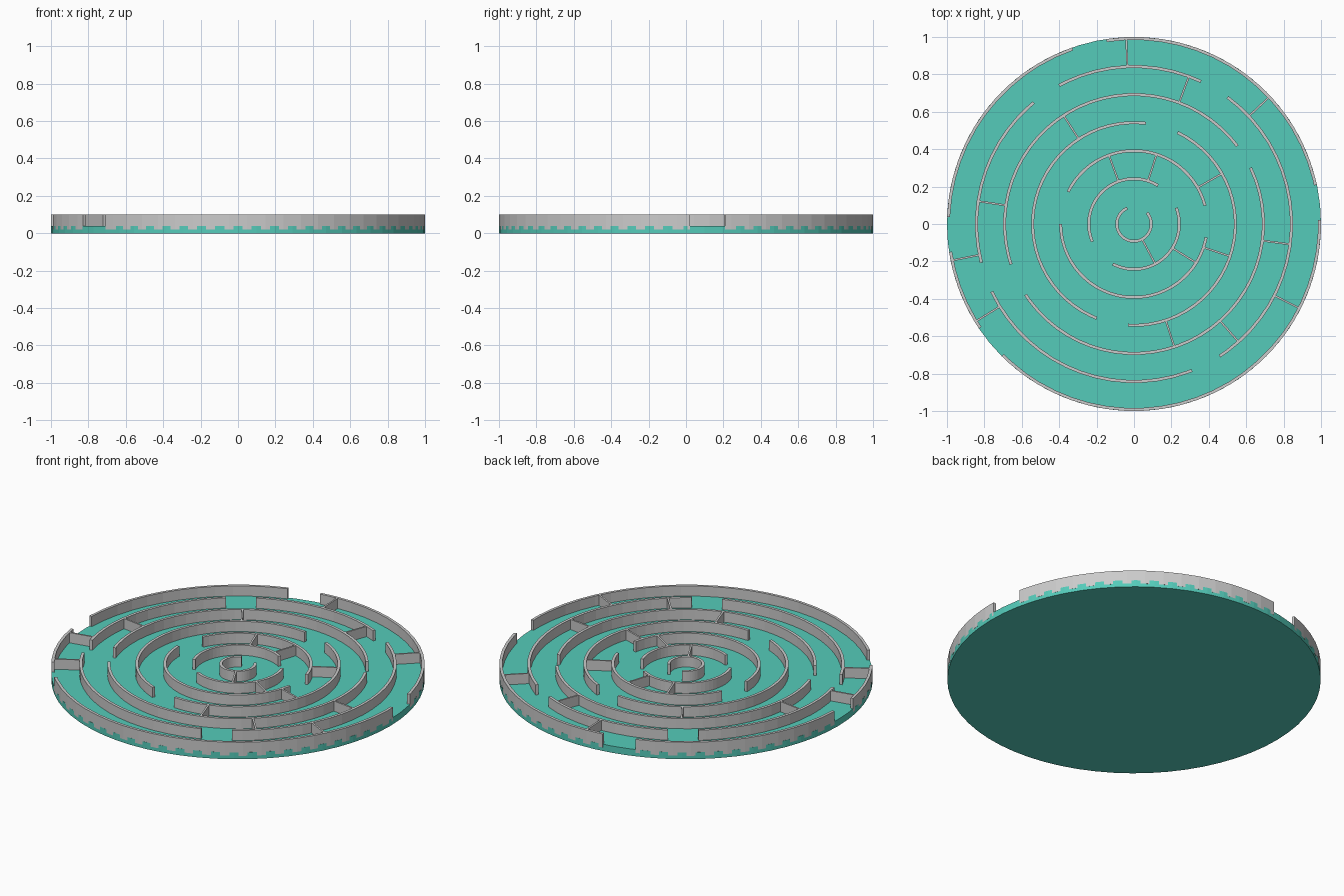
import bpy, bmesh
from math import radians, degrees, cos, sin, ceil, floor, pi

if "Cube" in bpy.data.objects:
    bpy.data.objects.remove(bpy.data.objects["Cube"])

SEG = 64                      # facets per full circle
STEP = 360 / SEG
FLOOR_TOP, WALL_BOTTOM, WALL_TOP = 0.04, 0.02, 0.10
THICK, SPOKE = 0.016, 0.01
RADII = [0.10, 0.25, 0.40, 0.55, 0.70, 0.85, 1.00]   # outer radius of each ring

# Wall arcs of each ring, start and end angle in degrees
ARCS = [
    [(113, 401)],
    [(58, 203), (242, 381)],
    [(14.5, 154), (180, 349.5)],
    [(83.3, 248.4), (266.6, 424.6)],
    [(37, 198.2), (213.1, 385.8)],
    [(64.8, 118.4), (129.5, 194.2), (205.4, 291.6), (302.9, 413.6)],
    [(12.1, 98.5), (109.3, 177.8), (188.6, 214), (225, 361.2)],
]
# Angles of the thin cross walls between ring i and ring i + 1
SPOKES = [
    [-62],
    [110, 72, -32],
    [29.8, -18.6],
    [123, -71.8],
    [69.6, 171.7, -7.4, -48.4],
    [92.4, 43.2, -27, 191.3, 211.6],
]


def finish(bm, name):
    bmesh.ops.recalc_face_normals(bm, faces=bm.faces)
    me = bpy.data.meshes.new(name)
    bm.to_mesh(me)
    bm.free()
    ob = bpy.data.objects.new(name, me)
    bpy.context.collection.objects.link(ob)
    return ob


def add_strip(bm, sections):
    """Sweep a four-sided section through a list of (left, right) plan points."""
    rows = [[bm.verts.new((*p, z)) for p, z in
             ((l, WALL_BOTTOM), (r, WALL_BOTTOM), (r, WALL_TOP), (l, WALL_TOP))]
            for l, r in sections]
    for a, b in zip(rows, rows[1:]):
        for i in range(4):
            j = (i + 1) % 4
            bm.faces.new((a[i], a[j], b[j], b[i]))
    bm.faces.new(rows[0])
    bm.faces.new(rows[-1][::-1])


def add_arc(bm, radius, start, end):
    # inner vertices sit on a grid half a facet away from the floor's corners
    first, last = ceil(start / STEP - 0.5 + 0.1), floor(end / STEP - 0.5 - 0.1)
    angles = [start] + [(k + 0.5) * STEP for k in range(first, last + 1)] + [end]
    pts = []
    for a in map(radians, angles):
        c, s = cos(a), sin(a)
        q = radius - THICK
        pts.append(((q * c, q * s), (radius * c, radius * s)))
    add_strip(bm, pts)


def add_spoke(bm, r0, r1, angle):
    c, s, h = cos(radians(angle)), sin(radians(angle)), SPOKE / 2
    add_strip(bm, [((r * c - h * s, r * s + h * c), (r * c + h * s, r * s - h * c))
                   for r in (r0, r1)])


# Floor disc
bm = bmesh.new()
bmesh.ops.create_cone(bm, cap_ends=True, segments=SEG, radius1=1, radius2=1, depth=FLOOR_TOP)
bmesh.ops.translate(bm, verts=bm.verts, vec=(0, 0, FLOOR_TOP / 2))
floor_disc = finish(bm, "floor_disc")
teal = bpy.data.materials.new("teal")
teal.diffuse_color = (0.09, 0.60, 0.49, 1)
teal.use_nodes = True
teal.node_tree.nodes["Principled BSDF"].inputs["Base Color"].default_value = teal.diffuse_color
floor_disc.data.materials.append(teal)

# Curved ring walls
for i, (radius, arcs) in enumerate(zip(RADII, ARCS)):
    bm = bmesh.new()
    for start, end in arcs:
        add_arc(bm, radius, start, end)
    finish(bm, f"ring_wall_{i + 1}")

# Straight cross walls
for i, angles in enumerate(SPOKES):
    bm = bmesh.new()
    for a in angles:
        add_spoke(bm, RADII[i] - 0.004, RADII[i + 1] - THICK + 0.004, a)
    finish(bm, f"cross_walls_{i + 1}")
